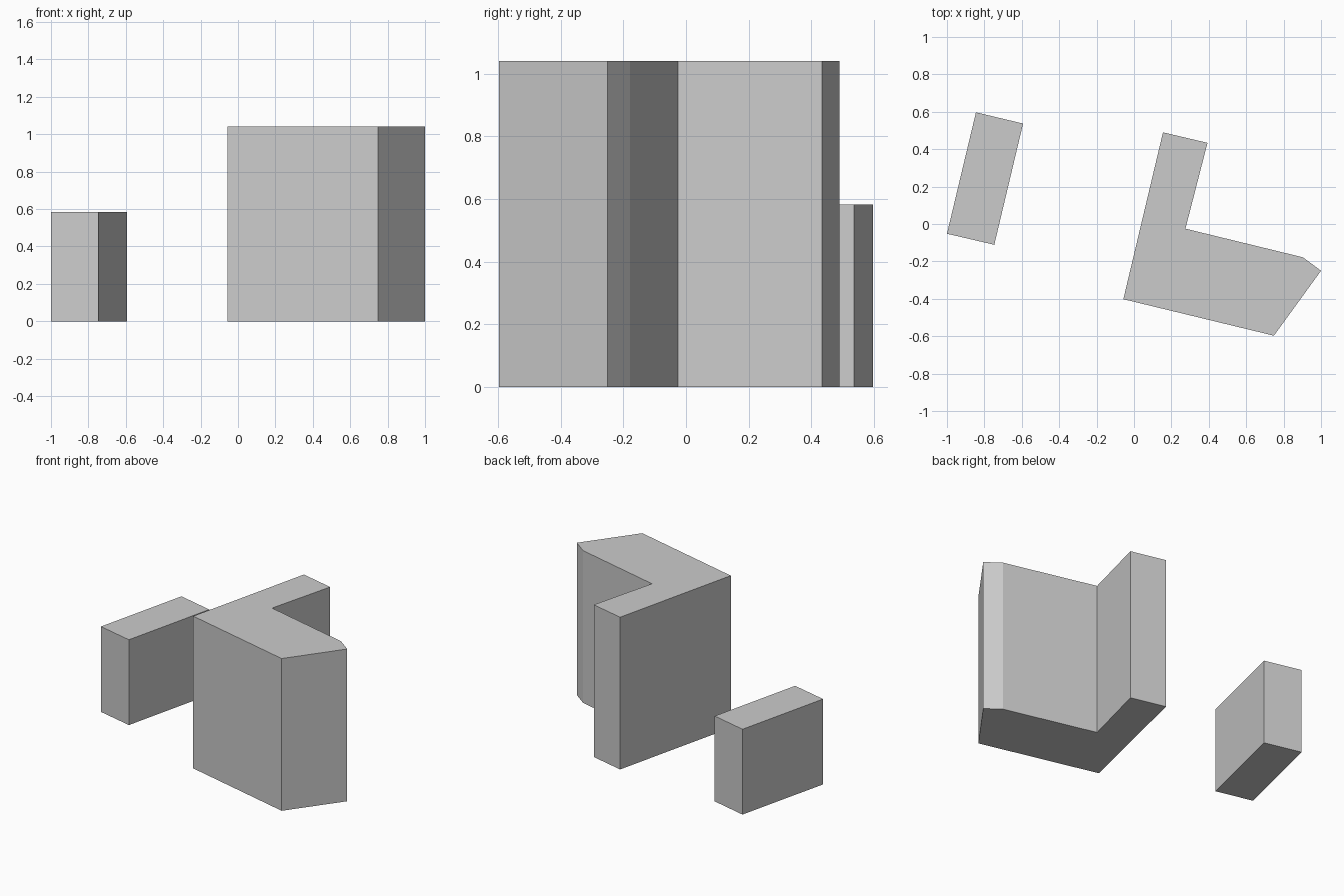
import bpy
import bmesh

if "Cube" in bpy.data.objects:
    bpy.data.objects.remove(bpy.data.objects["Cube"])


def prism(name, outline, height):
    """Extrude a counter-clockwise plan outline upward from z = 0."""
    bm = bmesh.new()
    base = bm.faces.new([bm.verts.new((x, y, 0)) for x, y in outline])
    top = bmesh.ops.extrude_face_region(bm, geom=[base], use_keep_orig=True)["geom"]
    bmesh.ops.translate(bm, vec=(0, 0, height),
                        verts=[v for v in top if isinstance(v, bmesh.types.BMVert)])
    bmesh.ops.recalc_face_normals(bm, faces=bm.faces[:])
    mesh = bpy.data.meshes.new(name)
    bm.to_mesh(mesh)
    bm.free()
    obj = bpy.data.objects.new(name, mesh)
    bpy.context.collection.objects.link(obj)
    return obj


# Tall L-shaped building with a clipped corner
prism("main_building", [(-0.057, -0.402), (0.748, -0.597), (1.0, -0.25),
                        (0.903, -0.178), (0.275, -0.025), (0.393, 0.434),
                        (0.155, 0.49)], 1.04)

# Low rectangular annex
prism("annex_building", [(-1.0, -0.052), (-0.747, -0.111),
                         (-0.593, 0.537), (-0.845, 0.597)], 0.583)
